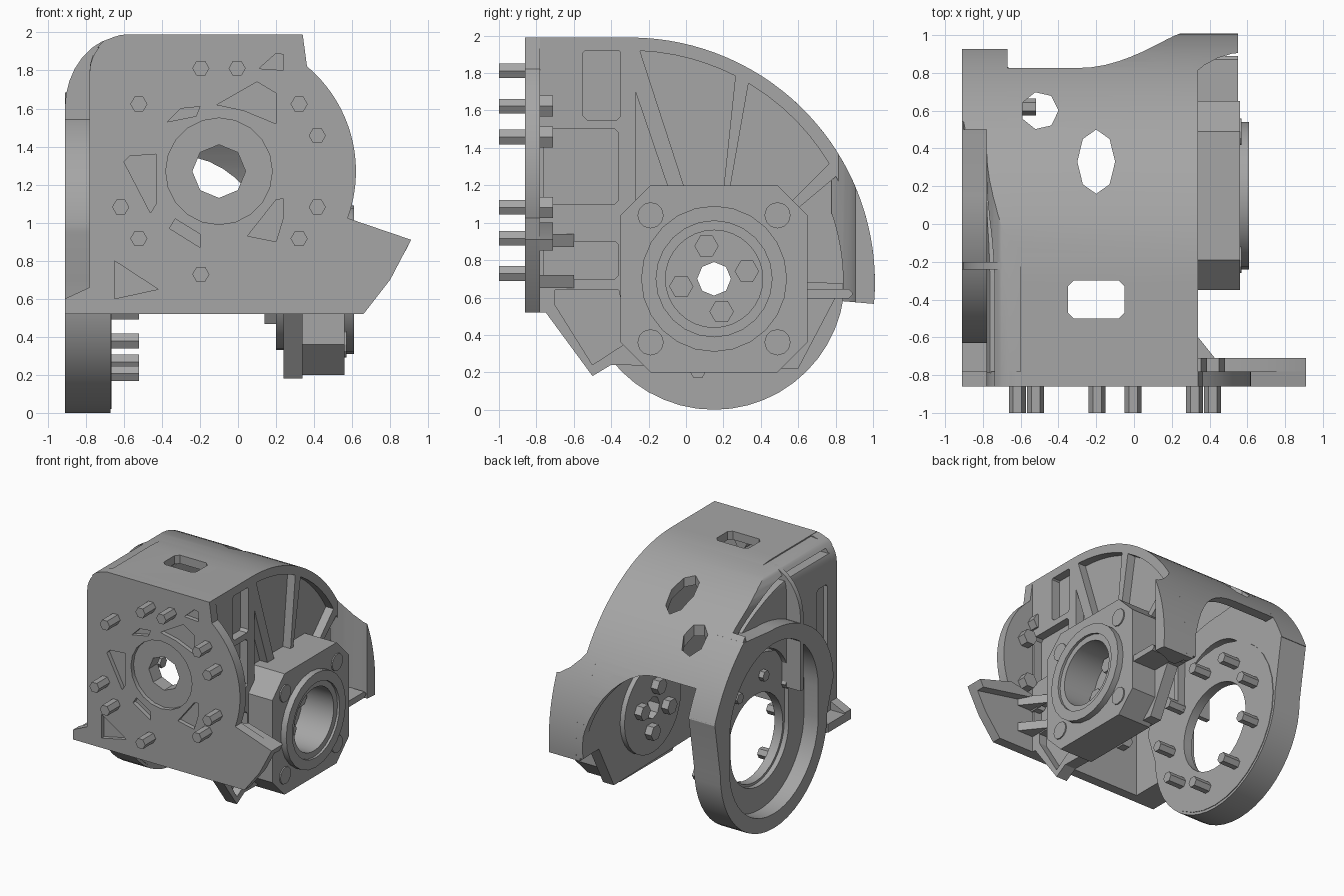
import bpy, bmesh
from math import sin, cos, radians, sqrt

start_cube = bpy.data.objects.get("Cube")
if start_cube:
    bpy.data.objects.remove(start_cube, do_unlink=True)

GREY = (0.38, 0.38, 0.38, 1)
grey = bpy.data.materials.new("cast grey")
grey.use_nodes = True
grey.diffuse_color = GREY
grey.node_tree.nodes["Principled BSDF"].inputs["Base Color"].default_value = GREY

# Main planes, joint centres and radii shared by the parts
LEFT, RIGHT, FRONT, INNER, TOP, FOOT = -0.91, 0.34, -0.86, -0.78, 1.99, 0.52
BACK, AXLE, FACE = (-0.3, 0.68), (0.15, 0.7), (-0.1, 1.27)
CURVE, RING, BORE, SLOT, STUD, NUT, SKIN = 1.31, 0.7, 0.26, 0.38, 0.045, 0.065, 0.07
FAR = 3
parts = []


def place(axis, u, v, w):
    return {"x": (w, u, v), "y": (u, w, v), "z": (u, v, w)}[axis]


def prism(name, outline, axis, low, high, cutter=False):
    """Extrude a flat outline along an axis."""
    bm = bmesh.new()
    base = bm.faces.new([bm.verts.new(place(axis, u, v, low)) for u, v in outline])
    grown = bmesh.ops.extrude_face_region(bm, geom=[base], use_keep_orig=True)
    moved = [item for item in grown["geom"] if isinstance(item, bmesh.types.BMVert)]
    bmesh.ops.translate(bm, verts=moved, vec=place(axis, 0, 0, high - low))
    bmesh.ops.recalc_face_normals(bm, faces=bm.faces)
    mesh = bpy.data.meshes.new(name)
    bm.to_mesh(mesh)
    bm.free()
    mesh.materials.append(grey)
    part = bpy.data.objects.new(name, mesh)
    part.hide_render = cutter
    bpy.context.collection.objects.link(part)
    if not cutter:
        parts.append(part)
    return part


def cut(target, outline, axis, low=-FAR, high=FAR):
    """Cut an extruded outline out of a part, right through by default."""
    tool = prism("cutter", outline, axis, low, high, cutter=True)
    modifier = target.modifiers.new("cut", "BOOLEAN")
    modifier.object = tool
    modifier.operation = "DIFFERENCE"
    modifier.solver = "EXACT"
    graph = bpy.context.evaluated_depsgraph_get()
    mesh = bpy.data.meshes.new_from_object(target.evaluated_get(graph))
    target.modifiers.clear()
    target.data = mesh
    bpy.data.objects.remove(tool, do_unlink=True)


def polar(centre, radius, angle, height=None):
    return (centre[0] + radius * cos(radians(angle)),
            centre[1] + (height or radius) * sin(radians(angle)))


def arc(centre, radius, first, last, steps=24, height=None):
    return [polar(centre, radius, first + (last - first) * i / steps, height)
            for i in range(steps + 1)]


def disc(centre, radius, sides=32, height=None):
    return arc(centre, radius, 0, 360, sides, height)[:-1]


def panel(centre, half_width, half_height, chamfer=0.02):
    """Rectangle with chamfered corners."""
    outline = []
    for su, sv in ((-1, -1), (1, -1), (1, 1), (-1, 1)):
        u, v = centre[0] + su * half_width, centre[1] + sv * half_height
        ends = [(u, v - sv * chamfer), (u - su * chamfer, v)]
        outline += ends if su == sv else ends[::-1]
    return outline


def slot(centre, radius, rise):
    upper = (centre[0], centre[1] + rise)
    return arc(centre, radius, 180, 360) + arc(upper, radius, 0, 180)


def spoke_gap(first, last):
    """Wall pocket between two rays from the axle, ending inside the curved rim."""
    outline = []
    for i in range(7):
        angle = first + (last - first) * i / 6
        du, dv = cos(radians(angle)), sin(radians(angle))
        qu, qv = AXLE[0] - BACK[0], AXLE[1] - BACK[1]
        along = qu * du + qv * dv
        reach = sqrt(along ** 2 - qu ** 2 - qv ** 2 + (CURVE - SKIN) ** 2) - along
        outline.append(polar(AXLE, reach, angle))
    return outline + [polar(AXLE, SLOT, last), polar(AXLE, SLOT, first)]


def corner(centre, radius, height):
    """Everything outside a rounded upper left corner."""
    return arc(centre, radius, 180, 90, 8, height) + [(centre[0], FAR), (-FAR, FAR), (-FAR, centre[1])]


# Curved cover from the front edge over the top to the back
cover = prism("cover", [(FRONT, TOP)] + arc(BACK, CURVE, 90, -5, 32)
              + arc(BACK, CURVE - SKIN, -5, 90, 32) + [(FRONT, TOP - SKIN)], "x", LEFT, RIGHT)
cut(cover, [(-0.67, -1), (-0.67, 1.35)] + arc((-0.3, 0.5), 0.57, 90, 0, 12, 0.85) + [(0.27, -1)],
    "y", 0.3, FAR)
cut(cover, [(-FAR, -1), (-0.66, -1), (-0.66, 1.14), (-FAR, 1.14)], "y", 0.3, FAR)
cut(cover, [(-FAR, -FAR), (INNER, -FAR), (INNER, 0.5), (-FAR, 0.5)], "z")
cut(cover, corner((-0.6, 1.6), 0.31, SLOT), "y")
cut(cover, panel((-0.2, -0.4), 0.15, 0.1, 0.03), "z")
cut(cover, disc((-0.5, 0.6), 0.1, 7), "z", 1)
cut(cover, disc((-0.2, 0.33), 0.1, 8, 0.17), "z", 1)

# Front plate with its round side and corner wing
front = prism("front_plate", [(LEFT, FOOT), (0.66, FOOT), (0.8, 0.7), (-LEFT, -LEFT)]
              + arc(FACE, 0.72, -20, 50) + [(RIGHT, TOP)]
              + arc((-0.58, TOP - 0.2), 0.2, 90, 180, 8) + [(INNER, 0.66), (LEFT, 0.6)],
              "y", FRONT, INNER)
collar = prism("front_joint_collar", disc(FACE, RIGHT), "y", INNER, INNER + SKIN)
for part in (front, collar):
    cut(part, disc(FACE, 0.14, 8), "y")
cut(front, disc(FACE, 0.28, 20), "y", -FAR, FRONT + SKIN / 2)
for pocket in ([(-0.6, 1.32), (-0.57, 1.35), (-0.43, 1.36), (-0.43, 1.1), (-0.46, 1.05)],
               [(-0.11, 1.62), (0.1, 1.74), (0.2, 1.68), (0.2, 1.52), (0.03, 1.59)],
               [(-0.37, 1.53), (-0.3, 1.6), (-0.2, 1.61), (-0.22, 1.56)],
               [(-0.36, 0.97), (-0.33, 1.02), (-0.2, 0.94), (-0.2, 0.87)],
               [(0.05, 0.93), (0.2, 1.12), (0.27, 1.13), (0.2, 0.9)],
               [(-0.65, 0.8), (-0.42, 0.65), (-0.65, 0.6)],
               [(0.11, 1.81), (0.2, 1.89), (0.26, 1.88), (0.26, 1.8)]):
    cut(front, pocket, "y", -FAR, FRONT + SKIN / 2)
prism("wing_rib", [(RIGHT, 0.95), (0.6, 1), (-LEFT, -LEFT), (0.88, 0.85)], "y", INNER, INNER + SKIN)
for z in (0.65, 0.87):
    prism("wing_gusset", [(RIGHT, -0.6), (RIGHT, -0.8), (0.5, -0.8)], "z", z, z + SKIN)
prism("lower_side_flange", panel((-0.8, -0.7), 0.11, 0.16), "z", FOOT, FOOT + SKIN)

# Front studs with nuts behind the plate
for step in (-2, -1, 1, 2, 4, 5, 7, 10, 11, 13):
    spot = polar(FACE, 0.55, 20 * step)
    prism("front_stud", disc(spot, STUD, 6), "y", -1, INNER)
    prism("front_nut", disc(spot, NUT, 6), "y", INNER, INNER + SKIN)

# Hub side wall with pockets that leave spokes
wall = prism("hub_side_wall", [(FRONT, FOOT), (-0.75, FOOT), (-0.5, 0.18), (-0.4, 0.24), (0.6, 0.22),
                               (0.8, 0.6)] + arc(BACK, CURVE, -4, 90, 32) + [(FRONT, TOP)],
             "x", RIGHT - 0.1, RIGHT)
for gap in (spoke_gap(108, 84), spoke_gap(80, 45), spoke_gap(40, -2),
            [(-0.27, 1.7), (-0.27, 1.1), (-0.1, 1.2)],
            [(-0.7, 0.56), (-0.5, 0.24), (-0.3, 0.37), (-0.36, 0.64), (-0.7, 0.64)],
            panel((-0.45, 1.74), 0.1, 0.19), panel((-0.56, 0.8), 0.2, 0.1),
            panel((-0.56, 1.3), 0.2, 0.2)):
    cut(wall, gap, "x", RIGHT - SKIN)
cut(wall, disc(AXLE, BORE), "x")

# Flared rim behind the hub, widening towards its foot
flare = prism("rear_flare", arc(BACK, CURVE, -5, 42) + arc(BACK, 1.14, 42, -5), "x", 0.3, 0.55)
cut(flare, disc((0.6, 0.5), 0.41), "z")
prism("rear_shelf", panel((0.72, 0.62), 0.17, 0.025), "x", RIGHT - 0.1, 0.55)

# Hub block, stepped ring and cup floor
hub = prism("hub_block", panel(AXLE, 0.5, 0.5, 0.16), "x", BORE, 0.56)
ring = prism("hub_ring", disc(AXLE, 0.39, 24), "x", 0.55, 0.61)
for part in (hub, ring):
    cut(part, disc(AXLE, BORE), "x")
cut(ring, disc(AXLE, 0.31, 24), "x", 0.59)
floor = prism("hub_floor", disc(AXLE, 0.37), "x", 0.2, 0.3)
cut(floor, disc(AXLE, 0.09, 8), "x")
for quarter in range(0, 360, 90):
    prism("hub_bolt", disc(polar(AXLE, 0.18, quarter + 13), NUT, 6), "x", 0.14, 0.36)
    prism("hub_corner_screw", disc(polar(AXLE, 0.48, quarter + 45), SKIN, 12), "x", 0.5, 0.57)

# Open side: panelled wall, bulkhead, deep ring with a slot, and inner bearing plate
side = prism("open_side_wall", [(FRONT + SKIN, FOOT), (FRONT + SKIN, 1.88)]
             + arc(BACK, 1.2, 90, 15) + [(0.6, FOOT)], "x", INNER, INNER + 0.1)
for part in (cover, side):
    cut(part, corner((-0.58, 1.8), 0.2, 0.2), "y", -FAR, 0.5)
prism("bulkhead", [(LEFT, 1), (-0.6, 1), (-0.6, TOP - 0.01)]
      + arc((-0.6, 1.6), 0.31, 90, 180, 8, SLOT), "y", -0.24, -0.2)
rim = prism("open_side_ring", arc(AXLE, RING, 180, 360) + arc(BACK, CURVE, 21, 50)
            + arc((0.2, 0.95), 0.83, 90, 180, 24, 0.7), "x", LEFT, -0.67)
for part in (side, rim):
    cut(part, slot(AXLE, SLOT, 0.35), "x")
cut(rim, slot(AXLE, 0.58, 0.25), "x", -FAR, INNER)
cut(side, panel((-0.67, 1.2), 0.07, 0.45), "x", -FAR, INNER + 0.04)
bearing = prism("bearing_plate", disc(AXLE, RING - 0.02), "x", -0.74, -0.665)
cut(bearing, disc(AXLE, 0.36), "x")
for angle in range(20, 360, 40):
    prism("bearing_stud", disc(polar(AXLE, 0.5, angle), STUD, 6), "x", INNER, -0.52)

# Smooth rounds, sharp edges
for part in parts:
    for face in part.data.polygons:
        face.use_smooth = True
    part.data.set_sharp_from_angle(angle=radians(28))
